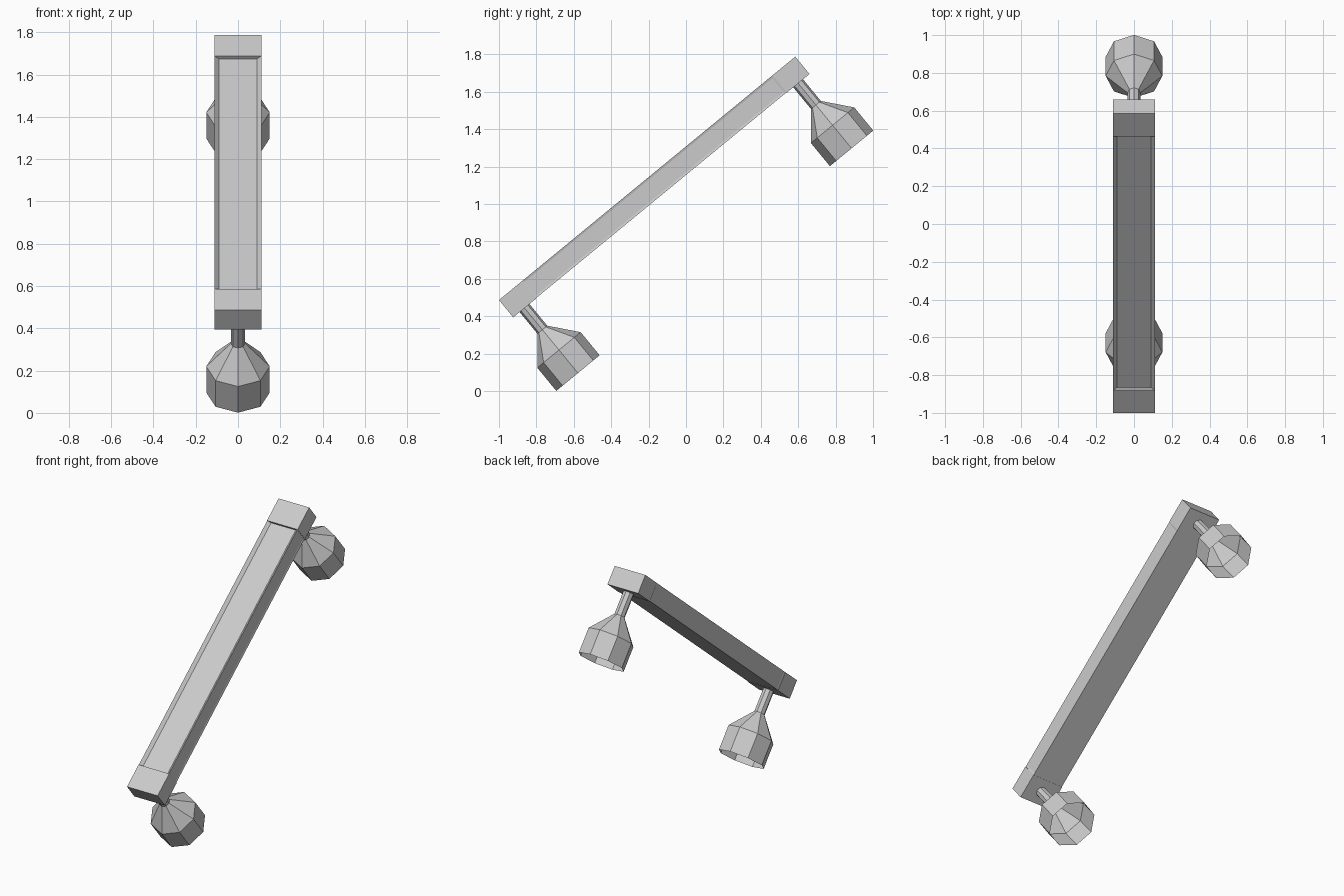
import bpy, bmesh, math
from mathutils import Matrix, Vector

cube = bpy.data.objects.get("Cube")
if cube:
    bpy.data.objects.remove(cube, do_unlink=True)

grey = bpy.data.materials.new("plain_grey")
grey.use_nodes = True
COLOUR = (0.6, 0.6, 0.6, 1)
grey.diffuse_color = COLOUR
grey.node_tree.nodes["Principled BSDF"].inputs["Base Color"].default_value = COLOUR

# Local frame: y runs along the bar, -z points towards the feet
LENGTH, DEPTH, CAP = 2.05, 0.12, 0.157
TILT = Matrix.Translation((0, -1, 0.487)) @ Matrix.Rotation(math.radians(39.4), 4, 'X')


def finish(bm, name):
    bm.transform(TILT)
    mesh = bpy.data.meshes.new(name)
    bm.to_mesh(mesh)
    bm.free()
    mesh.materials.append(grey)
    obj = bpy.data.objects.new(name, mesh)
    bpy.context.collection.objects.link(obj)


def box(half_width, start, end, top, bottom):
    bm = bmesh.new()
    size = Matrix.Diagonal((2 * half_width, end - start, top - bottom, 1))
    centre = Matrix.Translation((0, (start + end) / 2, (top + bottom) / 2))
    bmesh.ops.create_cube(bm, size=1, matrix=centre @ size)
    bm.normal_update()
    return bm


def face_towards(bm, direction):
    return max(bm.faces, key=lambda f: f.normal.dot(Vector(direction)))


# Beam with a recessed top panel and shallow side panels
bm = box(0.11, CAP, LENGTH - CAP, 0, -DEPTH + 0.002)
for direction, inset, sink in (((0, 0, 1), 0.014, 0.018),
                               ((1, 0, 0), 0.016, 0.003),
                               ((-1, 0, 0), 0.016, 0.003)):
    face = face_towards(bm, direction)
    bmesh.ops.inset_individual(bm, faces=[face], thickness=inset)
    for v in face.verts:
        v.co -= Vector(direction) * sink
    if direction[2]:
        # Panel floor reaches the caps, with sloping long walls
        for v in face.verts:
            v.co.x *= 0.9
            v.co.y += math.copysign(0.012, v.co.y - LENGTH / 2)
    bm.normal_update()
finish(bm, "beam")

# Square end blocks
for name, start in (("lower", 0), ("upper", LENGTH - CAP)):
    finish(box(0.112, start, start + CAP, 0, -DEPTH), name + "_end_block")

# Eight-sided hollow bell feet on thin stems
PROFILE = ((0.034, 0.11), (0.034, 0.27), (0.15, 0.41), (0.15, 0.57))
SIDES = 8
for name, along in (("lower", CAP / 2), ("upper", LENGTH - CAP / 2)):
    bm = bmesh.new()
    rings = []
    for radius, depth in PROFILE:
        rings.append([bm.verts.new((radius * math.cos(math.tau * i / SIDES),
                                    along + radius * math.sin(math.tau * i / SIDES),
                                    -depth)) for i in range(SIDES)])
    for a, b in zip(rings, rings[1:]):
        for i in range(SIDES):
            j = (i + 1) % SIDES
            bm.faces.new((a[i], b[i], b[j], a[j]))
    finish(bm, name + "_bell_foot")
